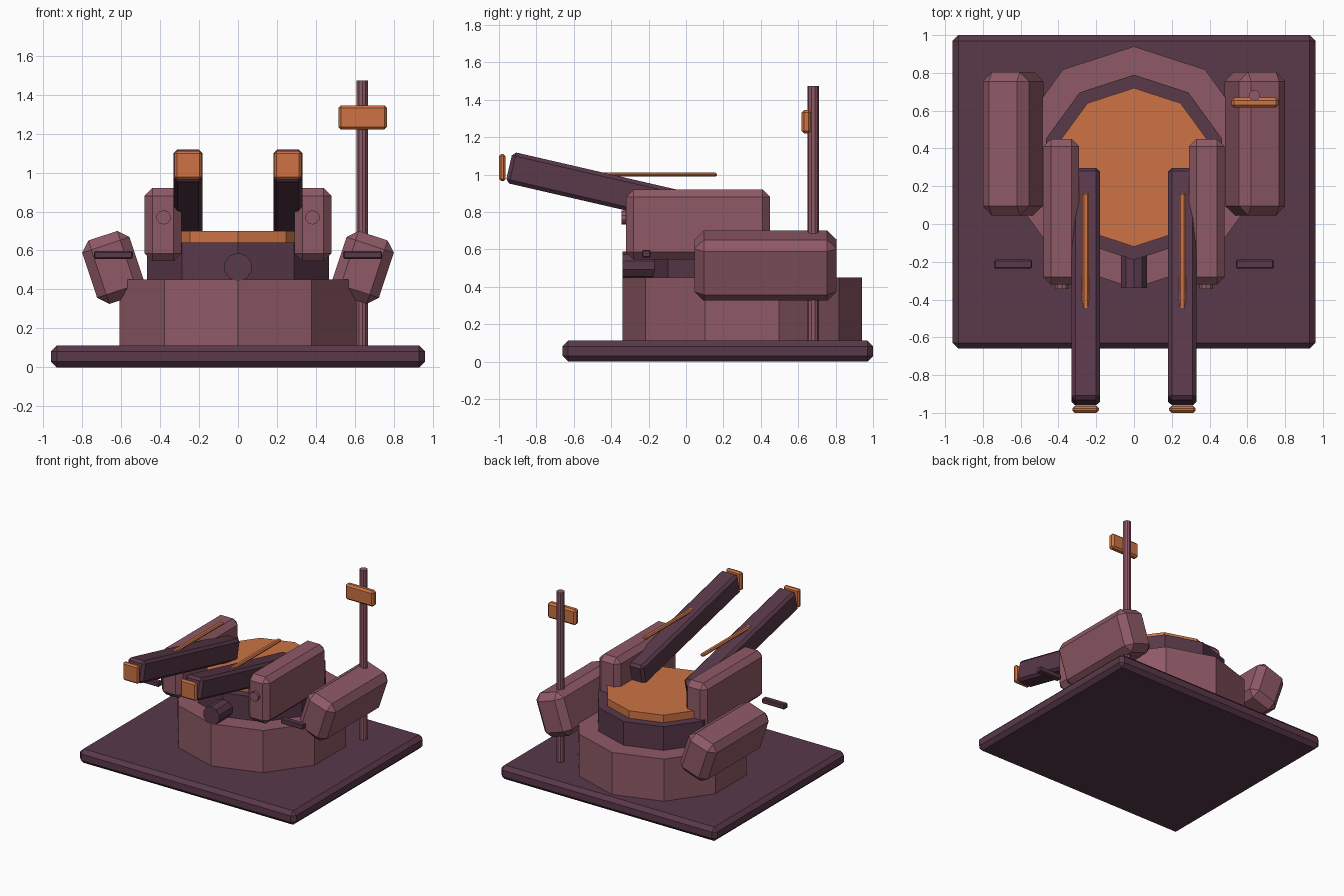
import bpy, bmesh, math
from mathutils import Matrix, Vector

if "Cube" in bpy.data.objects:
    bpy.data.objects.remove(bpy.data.objects["Cube"])


def material(name, rgb):
    m = bpy.data.materials.new(name)
    m.diffuse_color = (*rgb, 1)
    m.use_nodes = True
    m.node_tree.nodes["Principled BSDF"].inputs["Base Color"].default_value = m.diffuse_color
    return m


ROSE = material("dusty_rose", (0.274, 0.102, 0.133))
PLUM = material("dark_plum", (0.100, 0.040, 0.068))
ORANGE = material("burnt_orange", (0.604, 0.171, 0.058))


def finish(bm, name, mat):
    bmesh.ops.recalc_face_normals(bm, faces=bm.faces)
    me = bpy.data.meshes.new(name)
    bm.to_mesh(me)
    bm.free()
    me.materials.append(mat)
    ob = bpy.data.objects.new(name, me)
    bpy.context.collection.objects.link(ob)
    return ob


def block(name, mat, centre, size, bevel, rot=(0, 'X')):
    """Chamfered box, turned about one axis."""
    bm = bmesh.new()
    bmesh.ops.create_cube(bm, size=1)
    bmesh.ops.scale(bm, vec=size, verts=bm.verts)
    bmesh.ops.bevel(bm, geom=bm.edges[:], offset=bevel, offset_type='OFFSET',
                    segments=1, profile=0.5, affect='EDGES')
    bm.transform(Matrix.Translation(centre) @ Matrix.Rotation(rot[0], 4, rot[1]))
    return finish(bm, name, mat)


def prism(name, mat, start, axis, length, radius, sides=10):
    """Flat-sided cylinder from a start point along 'Y' or 'Z'."""
    bm = bmesh.new()
    ring = []
    for i in range(sides):
        a = math.pi / 2 + 2 * math.pi * i / sides
        u, v = radius * math.cos(a), radius * math.sin(a)
        off = (u, v, 0) if axis == 'Z' else (u, 0, v)
        ring.append(bm.verts.new(Vector(start) + Vector(off)))
    face = bm.faces.new(ring)
    ext = bmesh.ops.extrude_face_region(bm, geom=[face])
    top = [g for g in ext["geom"] if isinstance(g, bmesh.types.BMVert)]
    step = (0, 0, length) if axis == 'Z' else (0, length, 0)
    bmesh.ops.translate(bm, vec=step, verts=top)
    return finish(bm, name, mat)


# Base slab and stacked ten-sided drums
block("base_plate", PLUM, (0, 0.17, 0.056), (1.92, 1.66, 0.112), 0.03)
prism("lower_drum", ROSE, (0, 0.3, 0.10), 'Z', 0.35, 0.64)
prism("upper_drum", PLUM, (0, 0.3, 0.44), 'Z', 0.20, 0.49)
prism("top_disc", ORANGE, (0, 0.3, 0.63), 'Z', 0.07, 0.42)
prism("front_port", PLUM, (0, -0.34, 0.515), 'Y', 0.25, 0.073)

# Mirrored gun assemblies
for side, s in (("left", -1), ("right", 1)):
    block(side + "_gun_mount", ROSE, (s * 0.385, 0.065, 0.733),
          (0.19, 0.77, 0.375), 0.04)
    prism(side + "_mount_knob", ROSE, (s * 0.382, -0.345, 0.77), 'Y', 0.06, 0.037)
    block(side + "_barrel", PLUM, (s * 0.256, -0.332, 0.898),
          (0.15, 1.26, 0.17), 0.02, (math.radians(-13), 'X'))
    block(side + "_muzzle_plate", ORANGE, (s * 0.256, -0.982, 1.038),
          (0.14, 0.036, 0.145), 0.012)
    block(side + "_barrel_rail", ORANGE, (s * 0.256, -0.15, 1.0),
          (0.036, 0.63, 0.022), 0.008)
    block(side + "_side_pod", ROSE, (s * 0.64, 0.425, 0.513),
          (0.256, 0.76, 0.343), 0.05, (s * 0.32, 'Y'))
    block(side + "_sensor_bar", PLUM, (s * 0.64, -0.212, 0.577),
          (0.20, 0.046, 0.04), 0.006)

# Mast and its signal panel
prism("mast", ROSE, (0.638, 0.68, 0.10), 'Z', 1.373, 0.03)
block("mast_panel", ORANGE, (0.64, 0.643, 1.283), (0.25, 0.052, 0.125), 0.014)
